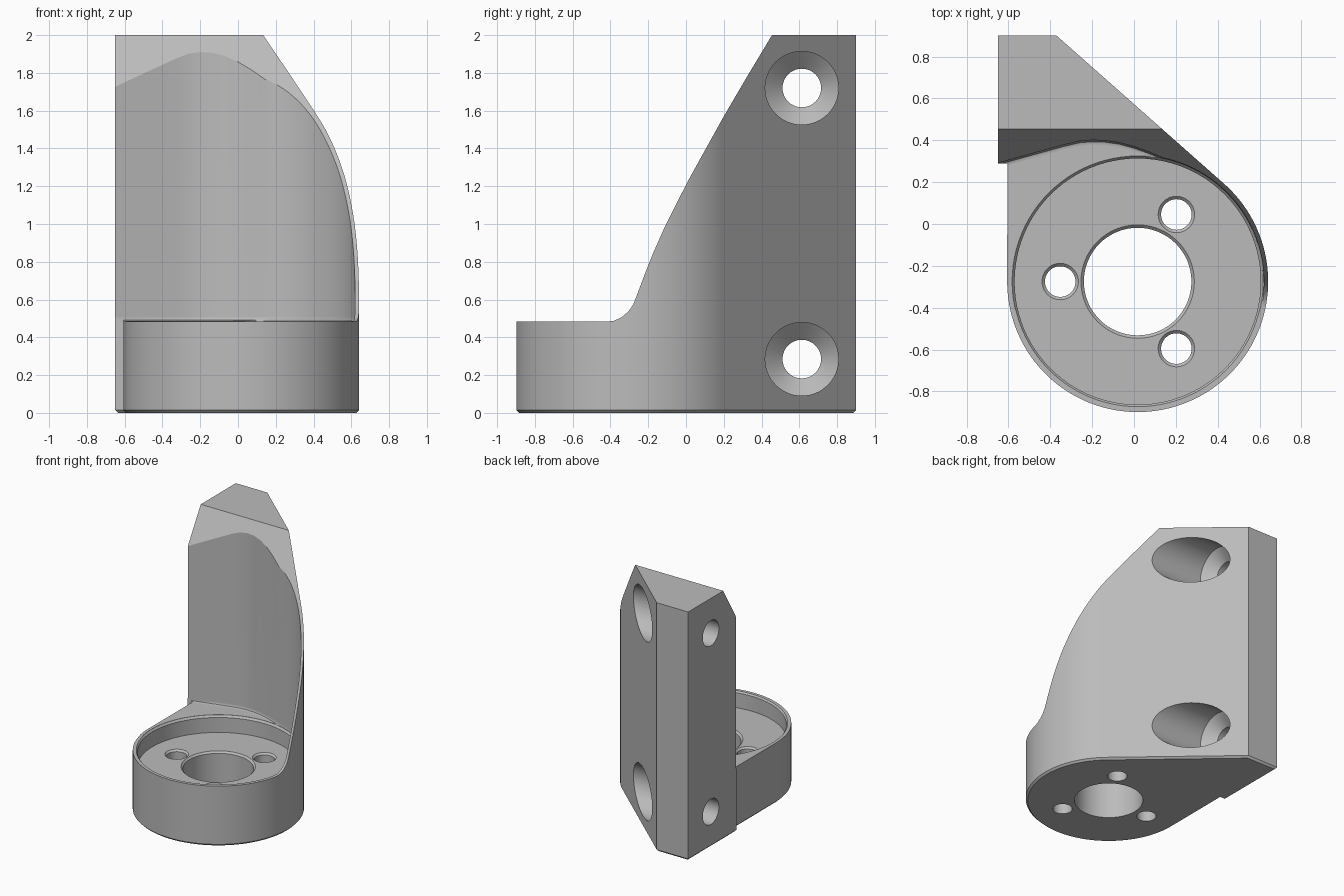
import bpy, bmesh, math
from mathutils import Vector

cube = bpy.data.objects.get("Cube")
if cube:
    bpy.data.objects.remove(cube, do_unlink=True)

CX, CY, R = 0.0175, -0.275, 0.6235   # socket axis and outer radius
RIM, FLOOR = 0.483, 0.35             # rim and recess floor heights


def arc(cx, cy, r, a0, a1, n):
    """Points on an arc, angles in degrees."""
    out = []
    for i in range(n + 1):
        a = math.radians(a0 + (a1 - a0) * i / n)
        out.append((cx + r * math.cos(a), cy + r * math.sin(a)))
    return out


def circle(cx, cy, r, n=64):
    return arc(cx, cy, r, 0, 360, n)[:-1]


def inset(pts, d):
    """Mitred inward offset of a counter-clockwise outline."""
    out = []
    for i, p in enumerate(pts):
        p = Vector(p)
        a = (p - Vector(pts[i - 1])).normalized()
        b = (Vector(pts[(i + 1) % len(pts)]) - p).normalized()
        na, nb = Vector((-a.y, a.x)), Vector((-b.y, b.x))
        out.append(tuple(p + (na + nb) * d / (1 + na.dot(nb))))
    return out


def loft(name, rings, axis="z"):
    """Closed solid through matching outlines at levels along an axis."""
    bm = bmesh.new()
    loops = []
    for level, pts in rings:
        if axis == "z":
            loops.append([bm.verts.new((u, v, level)) for u, v in pts])
        else:
            loops.append([bm.verts.new((level, u, v)) for u, v in pts])
    n = len(loops[0])
    for lo, hi in zip(loops, loops[1:]):
        for i in range(n):
            j = (i + 1) % n
            bm.faces.new((lo[i], lo[j], hi[j], hi[i]))
    bm.faces.new(loops[0][::-1])
    bm.faces.new(loops[-1])
    bmesh.ops.recalc_face_normals(bm, faces=bm.faces)
    mesh = bpy.data.meshes.new(name)
    bm.to_mesh(mesh)
    bm.free()
    obj = bpy.data.objects.new(name, mesh)
    bpy.context.collection.objects.link(obj)
    return obj


# Bracket body: round socket blended into a mounting block
tangent = 48.7
outline = arc(CX, CY, R, -180, tangent, 90)
outline += [(-0.37, 0.9), (-0.65, 0.9), (-0.65, 0.29), (-0.605, 0.29)]
body = loft("mounting_bracket", [(0, inset(outline, 0.015)),
                                 (0.015, outline), (2, outline)])
cutters = []

# Swept side profile that slopes the upright down to the rim
slope = [(-1, RIM), (-0.42, RIM), (-0.38, 0.488), (-0.34, 0.507),
         (-0.305, 0.537), (-0.28, 0.573), (-0.265, 0.61), (-0.22, 0.73),
         (-0.17, 0.855), (-0.11, 0.99), (-0.05, 1.11), (0.02, 1.245),
         (0.1, 1.39), (0.2, 1.57), (0.32, 1.775), (0.455, 2.0),
         (0.515, 2.1), (-1, 2.1)]
cutters.append(loft("slope_cutter", [(-1, slope), (1, slope)], "x"))

# Hollow front of the upright, with a small fillet at the ledge
wall = arc(CX, CY, 0.603, -70, 78, 60)
wall += [(0.07, 0.345), (0.0, 0.37), (-0.07, 0.389), (-0.14, 0.399),
         (-0.2, 0.401), (-0.26, 0.396), (-0.33, 0.38), (-0.45, 0.347),
         (-0.72, 0.272), (-0.72, -0.86)]
ledge = [[(x, y - d) for x, y in wall] for d in (0.025, 0.008)]
cutters.append(loft("hollow_cutter", [(0.487, ledge[0]), (0.493, ledge[1]),
                                      (0.51, wall), (2.2, wall)]))

# Round recess with an eased rim
cutters.append(loft("recess_cutter", [
    (z, circle(CX, CY, r, 96))
    for z, r in ((FLOOR, 0.588), (0.47, 0.588), (0.486, 0.6), (0.52, 0.6))]))


# Vertical holes with chamfered mouths
def floor_hole(x, y, r, lip):
    cutters.append(loft("hole_cutter", [
        (z, circle(x, y, q)) for z, q in
        ((-0.1, r), (FLOOR - lip, r), (FLOOR, r + lip), (0.4, r + lip))]))


floor_hole(CX, CY, 0.257, 0.014)
for angle in (60, 180, 300):
    a = math.radians(angle)
    floor_hole(CX + 0.37 * math.cos(a), CY + 0.37 * math.sin(a), 0.073, 0.014)

# Countersunk screw holes through the mounting block
for z in (0.285, 1.72):
    cutters.append(loft("screw_cutter", [
        (x, circle(0.613, z, r)) for x, r in
        ((-0.8, 0.102), (-0.385, 0.102), (-0.3, 0.194), (0.8, 0.194))], "x"))

# Apply the cuts
bpy.ops.object.select_all(action="DESELECT")
bpy.context.view_layer.objects.active = body
body.select_set(True)
for cutter in cutters:
    cutter.hide_render = True
    mod = body.modifiers.new("cut", "BOOLEAN")
    mod.operation = "DIFFERENCE"
    mod.solver = "EXACT"
    mod.object = cutter
    bpy.ops.object.modifier_apply(modifier=mod.name)
    bpy.data.objects.remove(cutter, do_unlink=True)

# Single grey material
grey = bpy.data.materials.new("plain_grey")
grey.use_nodes = True
colour = (0.5, 0.5, 0.5, 1)
grey.diffuse_color = colour
grey.node_tree.nodes["Principled BSDF"].inputs["Base Color"].default_value = colour
body.data.materials.clear()
body.data.materials.append(grey)
for face in body.data.polygons:
    face.material_index = 0

# Smooth curved walls, keep edges crisp
bpy.ops.object.shade_smooth_by_angle(angle=math.radians(30))
weighted = body.modifiers.new("even_normals", "WEIGHTED_NORMAL")
weighted.keep_sharp = True
